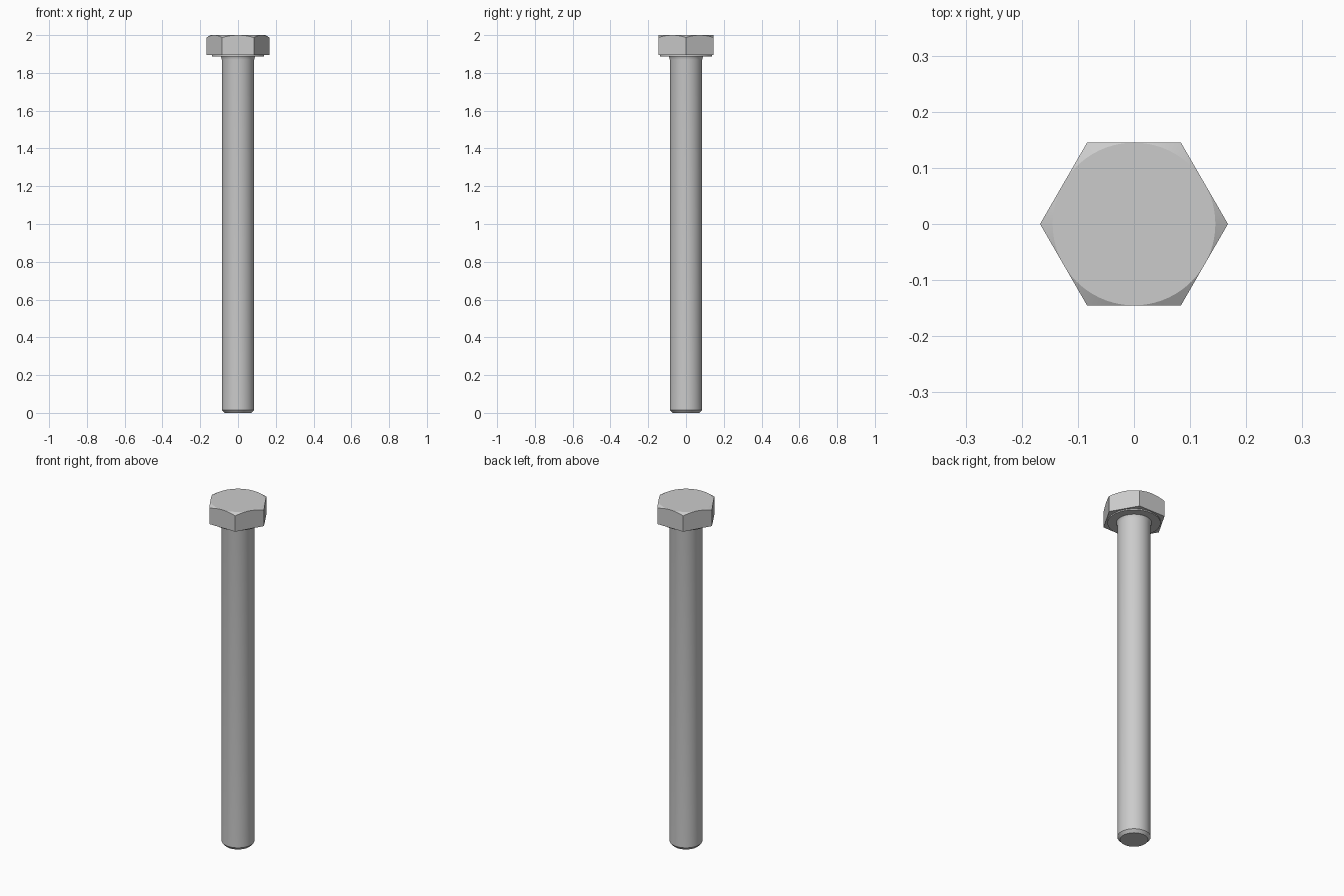
import bpy, bmesh
from math import cos, pi, radians, sin, tan

cube = bpy.data.objects.get("Cube")
if cube:
    bpy.data.objects.remove(cube, do_unlink=True)

SEGMENTS = 72
APOTHEM = 0.145
HEAD_BOTTOM, HEAD_TOP = 1.895, 2.0

steel = bpy.data.materials.new("steel grey")
steel.use_nodes = True
grey = (0.6, 0.6, 0.6, 1)
steel.diffuse_color = grey
steel.node_tree.nodes["Principled BSDF"].inputs["Base Color"].default_value = grey


def loft(name, rings):
    """Skin closed rings; each ring maps an angle to a (radius, height) pair."""
    bm = bmesh.new()
    angles = [2 * pi * i / SEGMENTS for i in range(SEGMENTS)]
    loops = []
    for ring in rings:
        loop = []
        for a in angles:
            r, z = ring(a)
            loop.append(bm.verts.new((r * cos(a), r * sin(a), z)))
        loops.append(loop)
    for low, high in zip(loops, loops[1:]):
        for i in range(SEGMENTS):
            j = (i + 1) % SEGMENTS
            bm.faces.new((low[i], low[j], high[j], high[i]))
    bm.faces.new(loops[0][::-1])
    bm.faces.new(loops[-1])
    bmesh.ops.remove_doubles(bm, verts=bm.verts, dist=1e-5)
    bmesh.ops.recalc_face_normals(bm, faces=bm.faces)
    mesh = bpy.data.meshes.new(name)
    bm.to_mesh(mesh)
    bm.free()
    mesh.materials.append(steel)
    obj = bpy.data.objects.new(name, mesh)
    bpy.context.collection.objects.link(obj)
    bpy.ops.object.select_all(action="DESELECT")
    obj.select_set(True)
    bpy.context.view_layer.objects.active = obj
    bpy.ops.object.shade_smooth_by_angle(angle=radians(20))
    return obj


def circle(r, z):
    return lambda a: (r, z)


def hex_radius(a):
    # Corners lie on the x axis, flats face front and back
    return APOTHEM / cos(a % (pi / 3) - pi / 6)


def hex_base(a):
    return hex_radius(a), HEAD_BOTTOM


def hex_chamfer(a):
    # A 30 degree cone trims the corners, leaving arcs on the flats
    r = hex_radius(a)
    return r, HEAD_TOP - (r - APOTHEM) * tan(radians(30))


# Hexagonal head with chamfered top
loft("hex_head", [hex_base, hex_chamfer, circle(APOTHEM, HEAD_TOP)])

# Thin round bearing face under the head
loft("washer_face", [circle(0.137, 1.888), circle(0.137, HEAD_BOTTOM)])

# Plain shank with chamfered tip and a slight fillet under the head
shank_profile = [(0.072, 0), (0.086, 0.016), (0.086, 1.87), (0.088, 1.881), (0.092, 1.889)]
loft("shank", [circle(r, z) for r, z in shank_profile])
